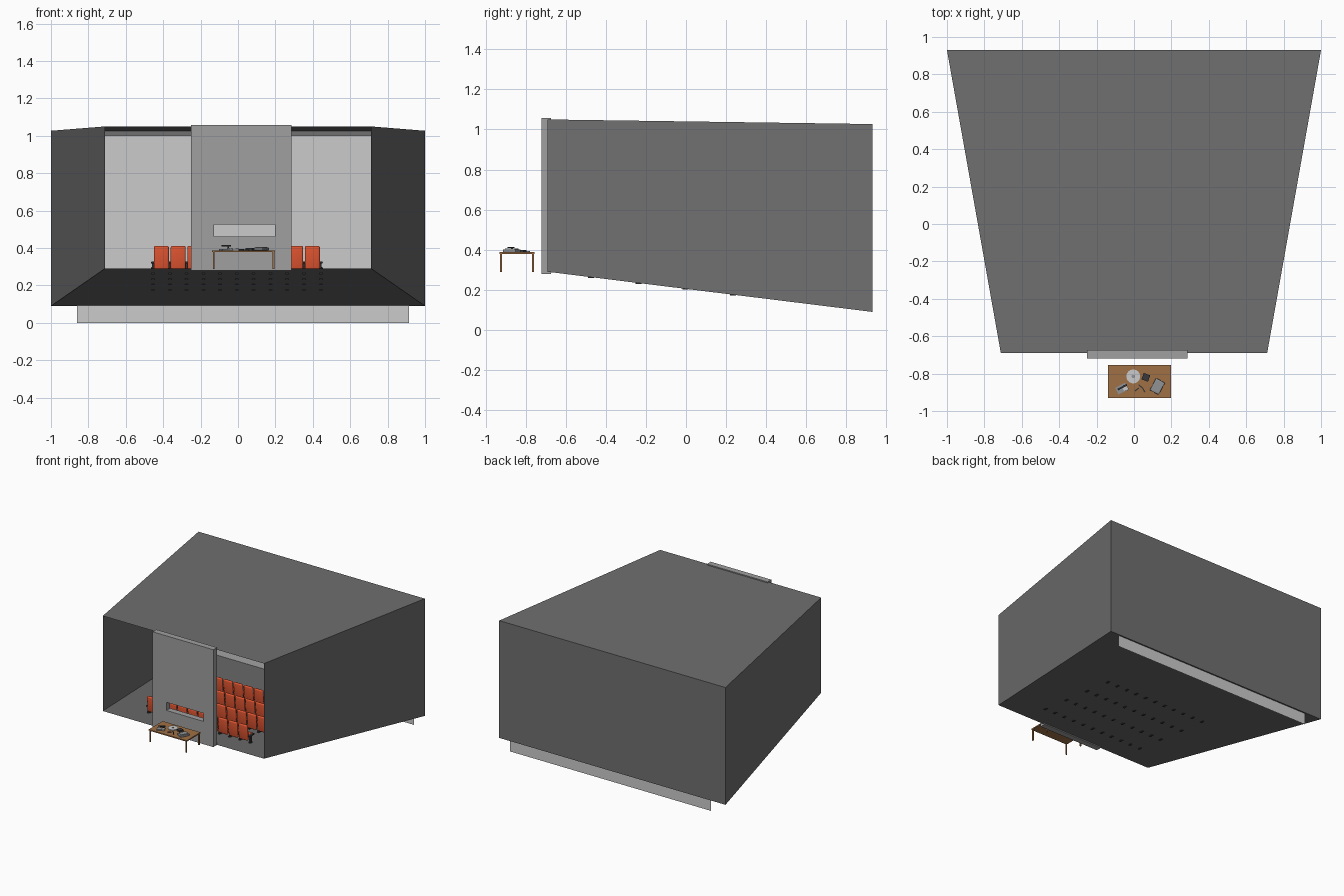
import bpy, bmesh, math
from mathutils import Matrix, Vector

if "Cube" in bpy.data.objects:
    bpy.data.objects.remove(bpy.data.objects["Cube"])


def mat(name, r, g, b):
    m = bpy.data.materials.new(name)
    m.diffuse_color = (r, g, b, 1)
    m.use_nodes = True
    m.node_tree.nodes["Principled BSDF"].inputs["Base Color"].default_value = m.diffuse_color
    return m


DARK = mat("dark_wall", 0.16, 0.16, 0.16)
GREY = mat("booth_grey", 0.35, 0.35, 0.35)
RED = mat("seat_red", 0.75, 0.09, 0.03)
BLACK = mat("black_plastic", 0.04, 0.04, 0.045)
WOOD = mat("wood", 0.35, 0.16, 0.06)
METAL = mat("metal", 0.28, 0.29, 0.3)
PALE = mat("pale_grey", 0.65, 0.65, 0.65)


def add(name, bm, material):
    me = bpy.data.meshes.new(name)
    bm.normal_update()
    bm.to_mesh(me)
    bm.free()
    ob = bpy.data.objects.new(name, me)
    bpy.context.collection.objects.link(ob)
    if material:
        me.materials.append(material)
    return ob


def box(name, lo, hi, material=None, bevel=0, rot=(0, 0), segs=3):
    """Box between two corners, turned about its centre by rot = (x, z) degrees."""
    lo, hi = Vector(lo), Vector(hi)
    bm = bmesh.new()
    bmesh.ops.create_cube(bm, size=1)
    bmesh.ops.scale(bm, vec=hi - lo, verts=bm.verts)
    if bevel:
        bmesh.ops.bevel(bm, geom=bm.edges[:], offset=bevel, segments=segs,
                        affect='EDGES', profile=0.5)
    r = Matrix.Rotation(math.radians(rot[1]), 4, 'Z') @ Matrix.Rotation(math.radians(rot[0]), 4, 'X')
    bmesh.ops.transform(bm, matrix=Matrix.Translation((lo + hi) / 2) @ r, verts=bm.verts)
    ob = add(name, bm, material)
    if bevel:
        for p in ob.data.polygons:
            p.use_smooth = True
        ob.data.set_sharp_from_angle(angle=math.radians(40))
    return ob


def disc(name, x, y, z, r, h, material, segs=32):
    bm = bmesh.new()
    bmesh.ops.create_cone(bm, cap_ends=True, segments=segs, radius1=r, radius2=r, depth=h,
                          matrix=Matrix.Translation((x, y, z + h / 2)))
    return add(name, bm, material)


# Auditorium shell: flared, sloping, open at the front
bm = bmesh.new()
front = [bm.verts.new(p) for p in ((-.712, -.69, .29), (.712, -.69, .29),
                                   (.712, -.69, 1.05), (-.712, -.69, 1.05))]
back = [bm.verts.new(p) for p in ((-1, .93, .09), (1, .93, .09),
                                  (1, .93, 1.027), (-1, .93, 1.027))]
for i in range(4):
    j = (i + 1) % 4
    bm.faces.new((front[i], front[j], back[j], back[i]))
bm.faces.new(back)
bmesh.ops.recalc_face_normals(bm, faces=bm.faces)
add("auditorium_shell", bm, DARK)

# Cinema screen: thin plane just ahead of the back wall
bm = bmesh.new()
bm.faces.new([bm.verts.new((x, .917, z)) for x, z in
              ((-.862, 0), (.915, 0), (.915, 1.003), (-.862, 1.003))])
add("cinema_screen", bm, PALE)

# Projection booth wall with its window
booth = box("booth_wall", (-.25, -.72, .28), (.286, -.673, 1.058), GREY)
cutter = box("window_cutter", (-.128, -.8, .462), (.198, -.6, .527))
cutter.hide_render = True
cutter.hide_viewport = False
mod = booth.modifiers.new("window", 'BOOLEAN')
mod.operation, mod.solver, mod.object = 'DIFFERENCE', 'EXACT', cutter
# apply the cut and drop the helper
bpy.context.view_layer.update()
cut = bpy.data.meshes.new_from_object(booth.evaluated_get(bpy.context.evaluated_depsgraph_get()))
booth.modifiers.clear()
booth.data = cut
bpy.data.objects.remove(cutter)

# Seat parts, origin on the floor below the foot
seat = [
    box("seat_back", (-.04, -.035, .022), (.04, -.015, .148), RED, .009, (4, 0)),
    box("seat_cushion", (-.036, -.018, .035), (.036, .05, .06), RED, .009),
]
arm = [
    box("armrest", (-.0105, -.025, .053), (.0105, .04, .064), BLACK, .004, segs=2),
    box("armrest_post", (-.005, -.01, 0), (.005, .012, .055), BLACK),
    box("seat_foot", (-.008, -.015, -.004), (.008, .015, .005), BLACK),
]


def place(parts, x, y, z):
    for p in parts:
        c = p.copy()
        c.location = (x, y, z)
        bpy.context.collection.objects.link(c)


PITCH, X0 = .0897, -.4095
for row in range(4):
    y = -.474 + row * .236
    z = .29 - (y + .69) * .2 / 1.62
    for i in range(10):
        place(seat, X0 + i * PITCH, y, z)
    for i in range(11):
        place(arm, X0 + (i - .5) * PITCH, y, z)
for p in seat + arm:
    bpy.data.objects.remove(p)

# Table
box("table_top", (-.138, -.93, .379), (.197, -.755, .388), WOOD)
for x in (-.134, .185):
    for y in (-.928, -.767):
        box("table_leg", (x, y, .289), (x + .009, y + .01, .38), WOOD)

# Things on the table
T = .388
disc("film_reel", -.004, -.815, T, .037, .006, PALE)
disc("reel_hub", -.004, -.815, T + .006, .009, .004, METAL, 16)
box("film_box", (.045, -.838, T), (.082, -.802, T + .012), BLACK, rot=(0, -20))
box("equipment_case", (.098, -.905, T), (.152, -.832, T + .014), METAL, .003, (0, -28), 2)
box("case_lid", (.104, -.895, T + .014), (.146, -.842, T + .018), METAL, rot=(0, -28))
box("splicer_base", (-.095, -.9, T), (-.035, -.86, T + .008), METAL, rot=(0, 28))
box("splicer_post", (-.056, -.872, T + .006), (-.047, -.862, T + .026), BLACK)
box("splicer_arm", (-.09, -.877, T + .021), (-.035, -.868, T + .027), BLACK, rot=(0, 28))
disc("small_reel", -.044, -.88, T + .008, .014, .005, PALE, 24)
for x, y, a in ((.015, -.885, 35), (.035, -.868, -40), (.052, -.888, -60)):
    box("hand_tool", (x - .014, y - .003, T), (x + .014, y + .003, T + .005), BLACK, rot=(0, a))
